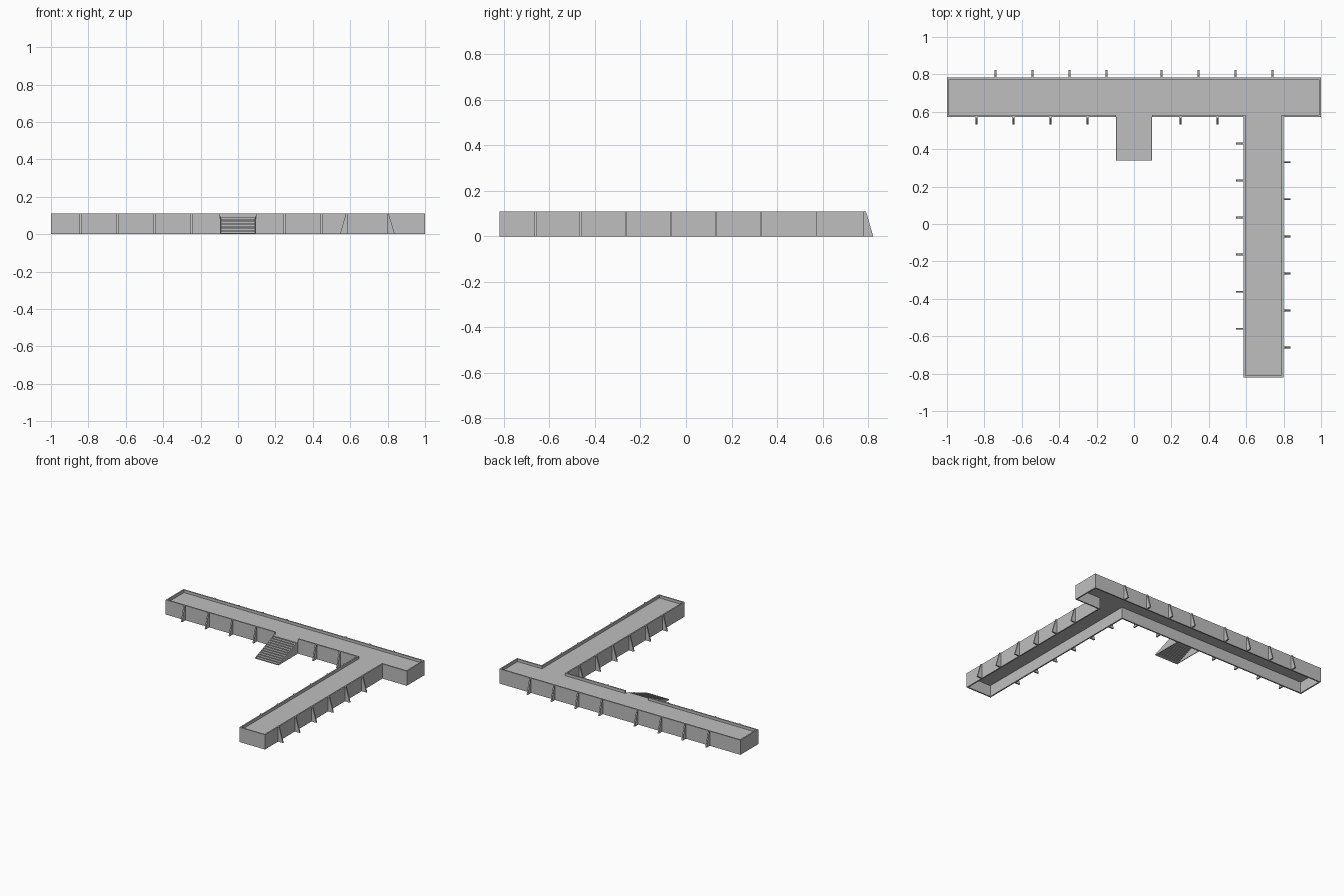
import bpy, bmesh
from mathutils import Vector

cube = bpy.data.objects.get("Cube")
if cube:
    bpy.data.objects.remove(cube, do_unlink=True)

grey = bpy.data.materials.new("concrete_grey")
grey.use_nodes = True
grey.diffuse_color = (0.52, 0.52, 0.52, 1)
grey.node_tree.nodes["Principled BSDF"].inputs["Base Color"].default_value = (0.52, 0.52, 0.52, 1)

H, DECK, WALL = 0.11, 0.09, 0.01       # wall top, deck level, wall thickness
STAIR_X, TOE = 0.097, 0.34             # stair half width, stair foot
BACK, FRONT, END = 0.783, 0.572, -0.82
LEFT, RIGHT = 0.585, 0.798             # sides of the long stem


def prism(name, points, direction):
    """Extrude a planar outline of 3D points along a direction."""
    bm = bmesh.new()
    face = bm.faces.new([bm.verts.new(p) for p in points])
    top = bmesh.ops.extrude_face_region(bm, geom=[face], use_keep_orig=True)
    moved = [v for v in top["geom"] if isinstance(v, bmesh.types.BMVert)]
    bmesh.ops.translate(bm, verts=moved, vec=direction)
    bmesh.ops.recalc_face_normals(bm, faces=bm.faces)
    mesh = bpy.data.meshes.new(name)
    bm.to_mesh(mesh)
    bm.free()
    mesh.materials.append(grey)
    obj = bpy.data.objects.new(name, mesh)
    bpy.context.collection.objects.link(obj)
    return obj


def inset(path, t):
    """Shift an open right-angled path to its left by t, with mitred corners."""
    normals = []
    for a, b in zip(path, path[1:]):
        d = (Vector(b) - Vector(a)).normalized()
        normals.append(Vector((-d.y, d.x)))
    shifts = [normals[0]] + [m + n for m, n in zip(normals, normals[1:])] + [normals[-1]]
    return [Vector(p) + s * t for p, s in zip(path, shifts)]


# Parapet wall around the T-shaped walkway, open at the stair
outline = [(STAIR_X, FRONT), (LEFT, FRONT), (LEFT, END), (RIGHT, END), (RIGHT, FRONT),
           (1, FRONT), (1, BACK), (-1, BACK), (-1, FRONT), (-STAIR_X, FRONT)]
inner = inset(outline, WALL)
prism("outer_wall", [(x, y, 0) for x, y in outline + inner[::-1]], (0, 0, H))

# Walkway deck with a threshold at the stair
threshold = [(-STAIR_X, FRONT), (STAIR_X, FRONT)]
prism("deck", [(x, y, DECK - 0.006) for x, y in list(inner) + threshold], (0, 0, 0.006))
prism("wall_below_stair_head", [(-STAIR_X, FRONT, 0), (STAIR_X, FRONT, 0),
      (STAIR_X, FRONT + WALL, 0), (-STAIR_X, FRONT + WALL, 0)], (0, 0, DECK - 0.006))

# Stair: a thin folded sheet of steps between two side panels
STEPS = 12
run, rise = (FRONT - TOE) / STEPS, DECK / STEPS
top = [(TOE, 0)]
for i in range(STEPS):
    top += [(TOE + i * run, (i + 1) * rise), (TOE + (i + 1) * run, (i + 1) * rise)]
under = [(min(y + 0.005, FRONT), max(z - 0.005, 0)) for y, z in top[1:]]
under[-1] = (FRONT, DECK - 0.005)
profile = top + under[::-1][:-1] + [(TOE + 0.005, 0)]
prism("stair_steps", [(-STAIR_X + 0.005, y, z) for y, z in profile],
      (2 * STAIR_X - 0.01, 0, 0))
for side, x in (("right", -STAIR_X), ("left", STAIR_X - 0.005)):
    prism(side + "_stair_panel",
          [(x, TOE, 0), (x, FRONT, 0), (x, FRONT, DECK + 0.004), (x, TOE, 0.006)],
          (0.005, 0, 0))


# Tapered buttresses along the walls
def buttress(name, x, y, out):
    out = Vector(out)
    along = Vector((-out.y, out.x, 0))
    base = Vector((x, y, 0)) - along * 0.005
    shape = [(0, 0), (0.04, 0), (0.008, H), (0, H)]
    prism(name, [base + out * d + Vector((0, 0, z)) for d, z in shape], along * 0.01)


for sign in (-1, 1):
    for i in range(4):
        buttress("back_buttress", sign * (0.147 + i * 0.198), BACK, (0, 1, 0))
    for i in range(4 if sign < 0 else 2):
        buttress("front_buttress", sign * (0.248 + i * 0.198), FRONT, (0, -1, 0))
for i in range(6):
    buttress("stem_right_buttress", LEFT, 0.43 - i * 0.198, (-1, 0, 0))
    buttress("stem_left_buttress", RIGHT, 0.33 - i * 0.198, (1, 0, 0))
